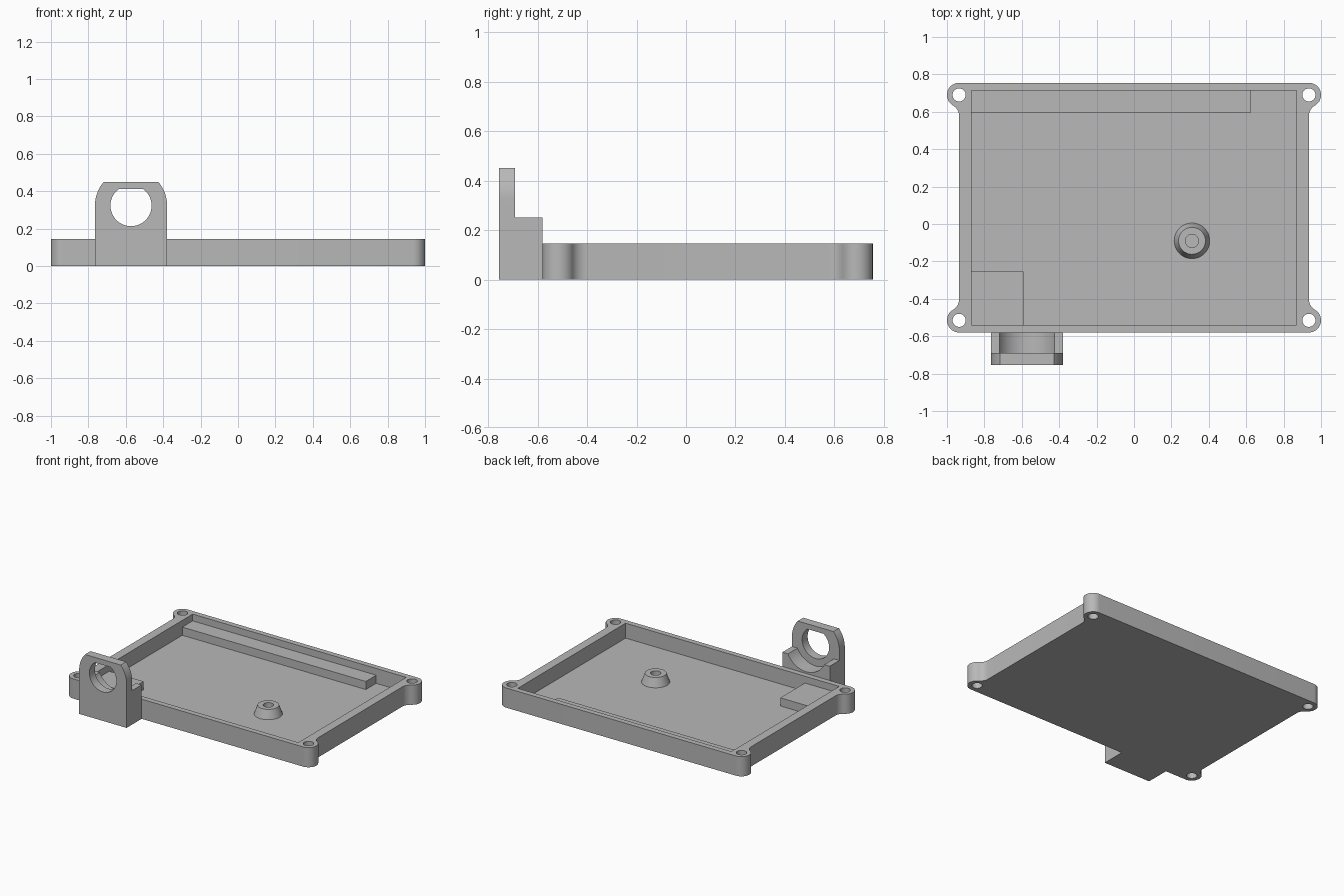
import bpy, bmesh
from math import radians, sin, cos, pi, asin, acos
from mathutils import Matrix, Vector

cube = bpy.data.objects.get("Cube")
if cube:
    bpy.data.objects.remove(cube, do_unlink=True)

grey = bpy.data.materials.new("plain_grey")
grey.use_nodes = True
GREY = (0.48, 0.48, 0.48, 1)
grey.diffuse_color = GREY
grey.node_tree.nodes["Principled BSDF"].inputs["Base Color"].default_value = GREY


def add_object(name, bm):
    bmesh.ops.recalc_face_normals(bm, faces=bm.faces)
    mesh = bpy.data.meshes.new(name)
    bm.to_mesh(mesh)
    bm.free()
    mesh.materials.append(grey)
    obj = bpy.data.objects.new(name, mesh)
    bpy.context.collection.objects.link(obj)
    return obj


def smooth(obj):
    obj.data.shade_smooth()
    obj.data.set_sharp_from_angle(angle=radians(30))


def arc(cx, cy, r, start, end, steps=16):
    """Points on an arc, angles in radians."""
    angles = [start + (end - start) * i / steps for i in range(steps + 1)]
    return [(cx + r * cos(a), cy + r * sin(a)) for a in angles]


def prism(name, loops, low, high, upright=False):
    """Extrude an outline with holes along z, or along y when upright."""
    bm = bmesh.new()
    for loop in loops:
        verts = [bm.verts.new((x, y, low)) for x, y in loop]
        for a, b in zip(verts, verts[1:] + verts[:1]):
            bm.edges.new((a, b))
    bmesh.ops.triangle_fill(bm, edges=bm.edges[:], use_beauty=True, normal=(0, 0, 1))
    top = bmesh.ops.extrude_face_region(bm, geom=bm.faces[:])["geom"]
    moved = [v for v in top if isinstance(v, bmesh.types.BMVert)]
    bmesh.ops.translate(bm, verts=moved, vec=(0, 0, high - low))
    if upright:
        for v in bm.verts:
            v.co = Vector((v.co.x, v.co.z, v.co.y))
    return add_object(name, bm)


def box(name, x0, x1, y0, y1, z0, z1):
    bm = bmesh.new()
    size = Matrix.Diagonal((x1 - x0, y1 - y0, z1 - z0, 1))
    centre = Matrix.Translation(((x0 + x1) / 2, (y0 + y1) / 2, (z0 + z1) / 2))
    bmesh.ops.create_cube(bm, size=1, matrix=centre @ size)
    return add_object(name, bm)


# Tray outline: round screw ears blended into the side walls by fillets
FLOOR, RIM = 0.035, 0.145
EAR_X, EAR_BACK, EAR_FRONT, EAR_R = 0.935, 0.69, -0.515, 0.065
drop = EAR_R * 3 ** 0.5


def ear(sx, sy):
    """Fillet then ear, running from the side wall to the front or back wall."""
    cy = EAR_BACK if sy > 0 else EAR_FRONT
    fillet = arc(EAR_R, -drop, EAR_R, pi, pi * 2 / 3, 10)
    cap = arc(0, 0, EAR_R, -pi / 3, pi / 2, 24)
    return [(sx * (EAR_X + x), cy + sy * y) for x, y in fillet + cap[1:]]


outline = ear(1, 1) + ear(-1, 1)[::-1] + ear(-1, -1) + ear(1, -1)[::-1]
screw_holes = [arc(sx * EAR_X, cy, 0.035, 0, 2 * pi, 32)[:-1]
               for sx in (-1, 1) for cy in (EAR_FRONT, EAR_BACK)]
tray = prism("tray", [outline] + screw_holes, 0, RIM)

# Hollow the tray
pocket = box("pocket_cutter", -0.87, 0.87, -0.54, 0.715, FLOOR, 0.3)
pocket.hide_render = True
cut = tray.modifiers.new("pocket", "BOOLEAN")
cut.operation, cut.solver, cut.object = "DIFFERENCE", "EXACT", pocket
bpy.context.view_layer.update()
hollow = bpy.data.meshes.new_from_object(
    tray.evaluated_get(bpy.context.evaluated_depsgraph_get()))
tray.modifiers.clear()
tray.data = hollow
bpy.data.objects.remove(pocket, do_unlink=True)
smooth(tray)

# Raised bar and corner pad on the tray floor
box("back_bar", -0.87, 0.625, 0.595, 0.715, FLOOR, 0.095)
box("corner_pad", -0.87, -0.59, -0.54, -0.255, FLOOR, 0.095)

# Tapered standoff with a blind hole
bm = bmesh.new()
profile = [(0.095, FLOOR), (0.072, 0.1), (0.035, 0.1), (0.035, FLOOR)]
ring = [bm.verts.new((r, 0, z)) for r, z in profile]
edges = [bm.edges.new(pair) for pair in zip(ring, ring[1:])]
bmesh.ops.spin(bm, geom=ring + edges, cent=(0, 0, 0), axis=(0, 0, 1),
               angle=2 * pi, steps=48, use_merge=True)
bmesh.ops.remove_doubles(bm, verts=bm.verts, dist=1e-4)
bmesh.ops.translate(bm, verts=bm.verts, vec=(0.31, -0.09, 0))
smooth(add_object("standoff", bm))

# Upright front plate with flattened round top and matching hole
CX, CZ, HALF, TOP = -0.572, 0.323, 0.193, 0.45
cap = asin((TOP - CZ) / HALF)
plate = ([(CX - HALF, 0), (CX + HALF, 0)] + arc(CX, CZ, HALF, 0, cap, 12)
         + arc(CX, CZ, HALF, pi - cap, pi, 12))
flat = asin(0.089 / 0.11)
hole = arc(CX, CZ, 0.11, pi - flat, 2 * pi + flat, 48)
smooth(prism("bracket_plate", [plate, hole], -0.755, -0.691, upright=True))

# Cradle block joining the plate to the tray
SHELF, CRADLE_R = 0.25, 0.165
dip = asin((CZ - SHELF) / CRADLE_R)
cradle = ([(CX - HALF, 0), (CX + HALF, 0), (CX + HALF, SHELF)]
          + arc(CX, CZ, CRADLE_R, -dip, dip - pi, 32) + [(CX - HALF, SHELF)])
smooth(prism("bracket_cradle", [cradle], -0.691, -0.58, upright=True))
